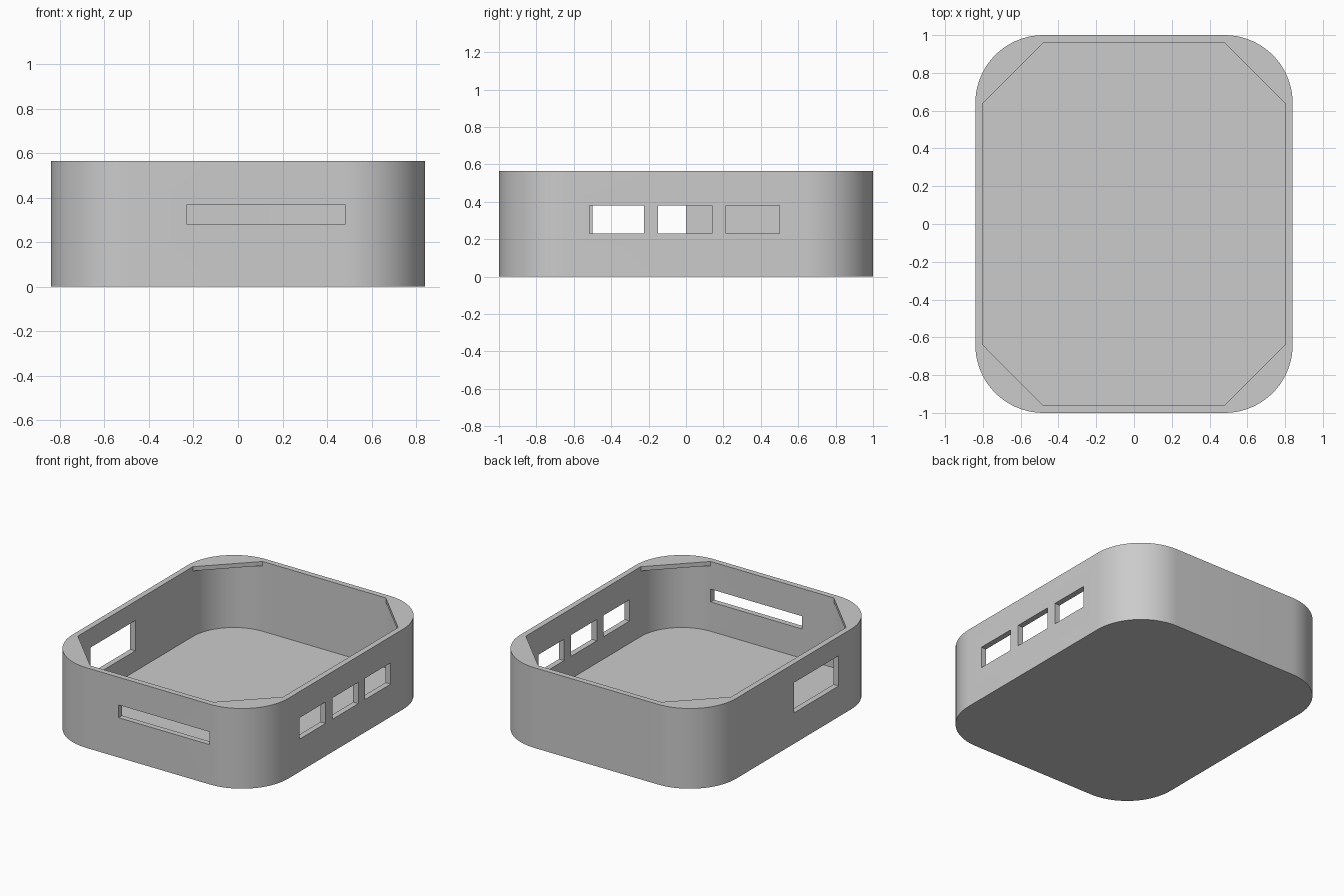
import bpy, bmesh
from math import cos, sin, pi

if "Cube" in bpy.data.objects:
    bpy.data.objects.remove(bpy.data.objects["Cube"], do_unlink=True)

HALF_X, HALF_Y, HEIGHT = 0.84, 1.0, 0.565
RADIUS, WALL, FLOOR, GUSSET = 0.36, 0.04, 0.073, 0.03
STEPS = 20

grey = bpy.data.materials.new("plain grey")
grey.use_nodes = True
grey.diffuse_color = (0.6, 0.6, 0.6, 1)
grey.node_tree.nodes["Principled BSDF"].inputs["Base Color"].default_value = (0.6, 0.6, 0.6, 1)


def corner_arc(sx, sy, radius):
    """Counter-clockwise arc around one corner centre."""
    cx, cy = sx * (HALF_X - RADIUS), sy * (HALF_Y - RADIUS)
    start = {(1, 1): 0, (-1, 1): 1, (-1, -1): 2, (1, -1): 3}[(sx, sy)] * pi / 2
    angles = [start + i * pi / 2 / STEPS for i in range(STEPS + 1)]
    return [(cx + radius * cos(a), cy + radius * sin(a)) for a in angles]


CORNERS = {"back_left": (1, 1), "back_right": (-1, 1),
           "front_right": (-1, -1), "front_left": (1, -1)}


def rounded(radius):
    return [p for sx, sy in CORNERS.values() for p in corner_arc(sx, sy, radius)]


def prism(name, outline, z0, z1):
    """Extrude a flat outline from z0 to z1."""
    bm = bmesh.new()
    face = bm.faces.new([bm.verts.new((x, y, z0)) for x, y in outline])
    new = bmesh.ops.extrude_face_region(bm, geom=[face])["geom"]
    top = [g for g in new if isinstance(g, bmesh.types.BMVert)]
    bmesh.ops.translate(bm, verts=top, vec=(0, 0, z1 - z0))
    bmesh.ops.recalc_face_normals(bm, faces=bm.faces)
    mesh = bpy.data.meshes.new(name)
    bm.to_mesh(mesh)
    bm.free()
    mesh.materials.append(grey)
    obj = bpy.data.objects.new(name, mesh)
    bpy.context.collection.objects.link(obj)
    return obj


def activate(obj):
    bpy.ops.object.select_all(action='DESELECT')
    obj.select_set(True)
    bpy.context.view_layer.objects.active = obj


def cut(obj, cutter):
    """Subtract the cutter and discard it."""
    cutter.hide_render = True
    activate(obj)
    mod = obj.modifiers.new("cut", 'BOOLEAN')
    mod.operation, mod.solver, mod.object = 'DIFFERENCE', 'EXACT', cutter
    bpy.ops.object.modifier_apply(modifier=mod.name)
    bpy.data.objects.remove(cutter, do_unlink=True)


def cut_window(obj, x0, x1, y0, y1, z0, z1):
    cut(obj, prism("window_cutter", [(x0, y0), (x1, y0), (x1, y1), (x0, y1)], z0, z1))


# Open tray with a solid floor
tray = prism("tray", rounded(RADIUS), 0, HEIGHT)
cut(tray, prism("cavity_cutter", rounded(RADIUS - WALL), FLOOR, HEIGHT + 0.1))

# Front slot, three side windows and one large opposite window
cut_window(tray, -0.23, 0.48, -1.1, -0.9, 0.28, 0.37)
for y0, y1 in ((-0.515, -0.225), (-0.15, 0.14), (0.215, 0.5)):
    cut_window(tray, 0.75, 0.9, y0, y1, 0.23, 0.38)
cut_window(tray, -0.9, -0.75, -0.5, 0.0, 0.217, 0.43)

# Corner plates level with the rim
plates = [prism(name + "_corner_plate", corner_arc(sx, sy, RADIUS - WALL),
                HEIGHT - GUSSET, HEIGHT)
          for name, (sx, sy) in CORNERS.items()]

for obj in [tray] + plates:
    activate(obj)
    bpy.ops.object.shade_smooth_by_angle(angle=pi / 6)
